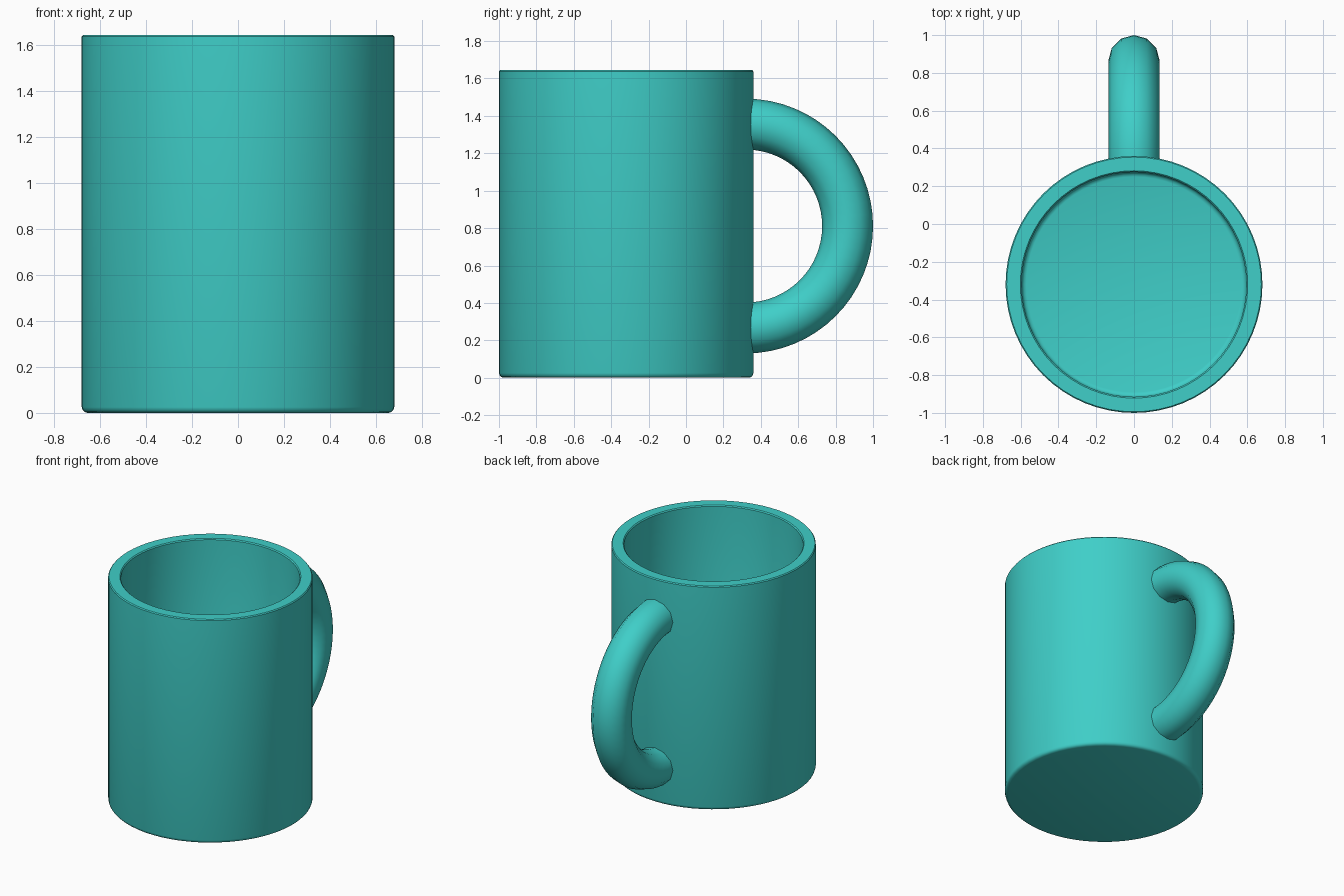
import bpy, bmesh
from math import sin, cos, pi

if "Cube" in bpy.data.objects:
    bpy.data.objects.remove(bpy.data.objects["Cube"])

CENTRE_Y = -0.32
SEGMENTS = 64


def make_object(name, bm, material):
    bmesh.ops.recalc_face_normals(bm, faces=bm.faces[:])
    mesh = bpy.data.meshes.new(name)
    bm.to_mesh(mesh)
    bm.free()
    mesh.materials.append(material)
    obj = bpy.data.objects.new(name, mesh)
    bpy.context.collection.objects.link(obj)
    bpy.ops.object.select_all(action='DESELECT')
    obj.select_set(True)
    bpy.context.view_layer.objects.active = obj
    bpy.ops.object.shade_smooth_by_angle(angle=0.7)
    return obj


def skin_rings(bm, rings):
    """Join consecutive vertex rings with quads and cap both ends."""
    for a, b in zip(rings, rings[1:]):
        n = len(a)
        for i in range(n):
            j = (i + 1) % n
            bm.faces.new((a[i], a[j], b[j], b[i]))
    bm.faces.new(rings[0])
    bm.faces.new(rings[-1])


teal = bpy.data.materials.new("teal_glaze")
teal.diffuse_color = (0.05, 0.62, 0.58, 1)
teal.use_nodes = True
teal.node_tree.nodes["Principled BSDF"].inputs["Base Color"].default_value = teal.diffuse_color

# Cup: one lathed profile, outer base -> rim -> inner floor
profile = [(0.655, 0.0), (0.668, 0.004), (0.676, 0.012), (0.68, 0.025),
           (0.68, 1.638), (0.674, 1.645), (0.602, 1.645), (0.595, 1.638),
           (0.595, 0.11), (0.591, 0.098), (0.583, 0.089), (0.57, 0.085)]
bm = bmesh.new()
rings = [[bm.verts.new((r * cos(2 * pi * i / SEGMENTS),
                        CENTRE_Y + r * sin(2 * pi * i / SEGMENTS), z))
          for i in range(SEGMENTS)] for r, z in profile]
skin_rings(bm, rings)
make_object("cup", bm, teal)

# Handle: half ring whose ends sink into the cup wall
MAJOR, TUBE, SIDES, STEPS = 0.545, 0.136, 12, 32
bm = bmesh.new()
rings = []
for s in range(STEPS + 1):
    a = -pi / 2 + pi * s / STEPS
    ring = []
    for i in range(SIDES):
        t = 2 * pi * i / SIDES
        d = MAJOR + TUBE * cos(t)
        ring.append(bm.verts.new((TUBE * sin(t), 0.319 + d * cos(a), 0.811 + d * sin(a))))
    rings.append(ring)
skin_rings(bm, rings)
make_object("handle", bm, teal)
